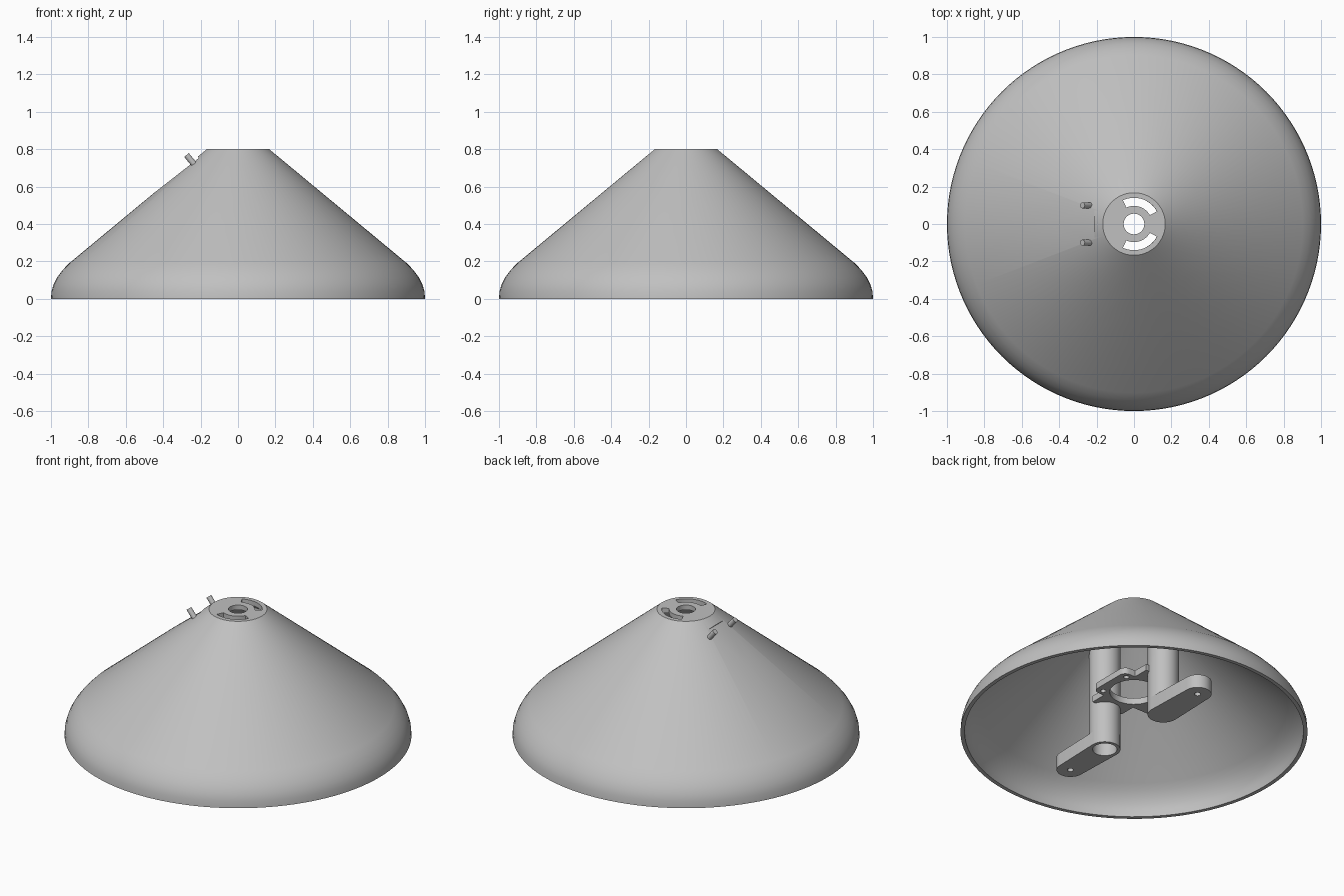
import bpy, bmesh
from math import sin, cos, pi, radians
from mathutils import Vector, Matrix

old = bpy.data.objects.get("Cube")
if old:
    bpy.data.objects.remove(old, do_unlink=True)

grey = bpy.data.materials.new("light_grey")
grey.use_nodes = True
grey.diffuse_color = (0.53, 0.53, 0.53, 1)
grey.node_tree.nodes["Principled BSDF"].inputs["Base Color"].default_value = (0.53, 0.53, 0.53, 1)


def finish(name, bm):
    bmesh.ops.recalc_face_normals(bm, faces=bm.faces)
    mesh = bpy.data.meshes.new(name)
    bm.to_mesh(mesh)
    bm.free()
    mesh.materials.append(grey)
    obj = bpy.data.objects.new(name, mesh)
    bpy.context.collection.objects.link(obj)
    return obj


def prism(name, outline, z0, z1):
    bm = bmesh.new()
    face = bm.faces.new([bm.verts.new((x, y, z0)) for x, y in outline])
    top = bmesh.ops.extrude_face_region(bm, geom=[face])["geom"]
    verts = [v for v in top if isinstance(v, bmesh.types.BMVert)]
    bmesh.ops.translate(bm, verts=verts, vec=(0, 0, z1 - z0))
    return finish(name, bm)


def arc(cx, cy, r, a0, a1, n=16):
    angles = [radians(a0 + (a1 - a0) * i / n) for i in range(n + 1)]
    return [(cx + r * cos(a), cy + r * sin(a)) for a in angles]


def disc(name, x, y, r, z0, z1, n=40):
    return prism(name, arc(x, y, r, 0, 360, n)[:-1], z0, z1)


def activate(obj):
    bpy.ops.object.select_all(action='DESELECT')
    obj.select_set(True)
    bpy.context.view_layer.objects.active = obj


def cut(obj, cutters):
    activate(obj)
    for c in cutters:
        mod = obj.modifiers.new("cut", 'BOOLEAN')
        mod.operation, mod.solver, mod.object = 'DIFFERENCE', 'EXACT', c
        bpy.ops.object.modifier_apply(modifier=mod.name)
        bpy.data.objects.remove(c, do_unlink=True)


def smooth(obj):
    activate(obj)
    bpy.ops.object.shade_smooth_by_angle(angle=radians(30))


# Shade: closed wall profile turned around the z axis
outer = [(1, 0), (.997, .04), (.985, .08), (.965, .118), (.938, .154), (.903, .19), (.167, .8)]
inner = [(.055, .8), (.055, .77), (.157, .77), (.885, .172), (.918, .14),
         (.943, .108), (.962, .074), (.973, .04), (.976, 0)]
bm = bmesh.new()
ring = [bm.verts.new((r, 0, z)) for r, z in outer + inner]
edges = [bm.edges.new((ring[i], ring[(i + 1) % len(ring)])) for i in range(len(ring))]
bmesh.ops.spin(bm, geom=ring + edges, cent=(0, 0, 0), axis=(0, 0, 1),
               angle=2 * pi, steps=120, use_duplicate=False)
bmesh.ops.remove_doubles(bm, verts=bm.verts, dist=1e-5)
shade = finish("shade", bm)

# Curved slots in the top and the shallow flat between the pins
slots = [prism("slot_cutter", arc(0, 0, .14, a, b) + arc(0, 0, .097, b, a), .7, .9)
         for a, b in ((29, 115), (-115, -29))]
slope = Vector((-.77, 0, -.638))
normal = Vector((-.638, 0, .77))
flat = prism("flat_cutter", [(0, -.2), (.3, -.2), (.3, .2), (0, .2)], 0, .1)
start = Vector((-.215, 0, .76)) - normal * .009
along = (slope + normal * .03).normalized()
up = along.cross(Vector((0, 1, 0)))
if up.z < 0:
    up = -up
side = up.cross(along)
basis = Matrix((along, side, up)).transposed().to_4x4()
flat.data.transform(Matrix.Translation(start) @ basis)
cut(shade, slots + [flat])
smooth(shade)

# Two pins standing square to the slope
for label, y in (("left", .1), ("right", -.1)):
    bm = bmesh.new()
    bmesh.ops.create_cone(bm, cap_ends=True, segments=24, radius1=.016, radius2=.016, depth=.08)
    place = Matrix.Translation(Vector((-.25, y, .738))) @ normal.to_track_quat('Z', 'Y').to_matrix().to_4x4()
    bm.transform(place)
    smooth(finish(label + "_pin", bm))

# Posts under the shade, each with a rounded foot reaching outwards
post_y, tip_y, post_r, foot_h = .262, .57, .09, .085
for label, s in (("back", 1), ("front", -1)):
    post = disc(label + "_post", 0, s * post_y, post_r, foot_h if s > 0 else 0, .85)
    bm = bmesh.new()
    bm.from_mesh(post.data)
    res = bmesh.ops.bisect_plane(bm, geom=bm.verts[:] + bm.edges[:] + bm.faces[:],
                                 plane_co=(0, s * .17, .745), plane_no=(0, s * .638, .77),
                                 clear_outer=True)
    rim = [e for e in res["geom_cut"] if isinstance(e, bmesh.types.BMEdge)]
    bmesh.ops.contextual_create(bm, geom=rim)
    bm.to_mesh(post.data)
    bm.free()
    outline = arc(0, tip_y, .08, 0, 180) + arc(0, post_y, post_r, 180, 360)
    foot = prism(label + "_foot", [(s * x, s * y) for x, y in outline], 0, foot_h)
    cut(foot, [disc("screw_cutter", 0, s * tip_y, .018, -.1, .2, 20)])
    if s < 0:
        # The front post is bored from below
        for part in (post, foot):
            cut(part, [disc("bore_cutter", 0, -post_y, .07, -.1, .5)])
    smooth(post)
    smooth(foot)

# Cross-shaped mounting plate between the posts
quarter_a = [(.11, -.24), (.11, -.14)] + arc(.15, -.1, .04, -90, 0, 6)
quarter_b = arc(.15, .1, .04, 0, 90, 6) + [(.11, .14), (.11, .24)]
quarter_c = [(-.11, .24), (-.11, .14)] + arc(-.235, .1, .04, 90, 180, 6)
quarter_d = arc(-.235, -.1, .04, 180, 270, 6) + [(-.11, -.14), (-.11, -.24)]
plate = prism("mounting_plate", quarter_a + quarter_b + quarter_c + quarter_d, .266, .306)
holes = [disc("plate_cutter", 0, 0, .14, .1, .5, 48)]
holes += [disc("screw_cutter", x, y, .016, .1, .5, 20) for x in (-.218, .145) for y in (-.104, .104)]
# Clear the bored post
holes.append(disc("post_cutter", 0, -post_y, .08, .1, .5))
holes.append(disc("post_cutter", 0, post_y, .08, .1, .5))
cut(plate, holes)
smooth(plate)
